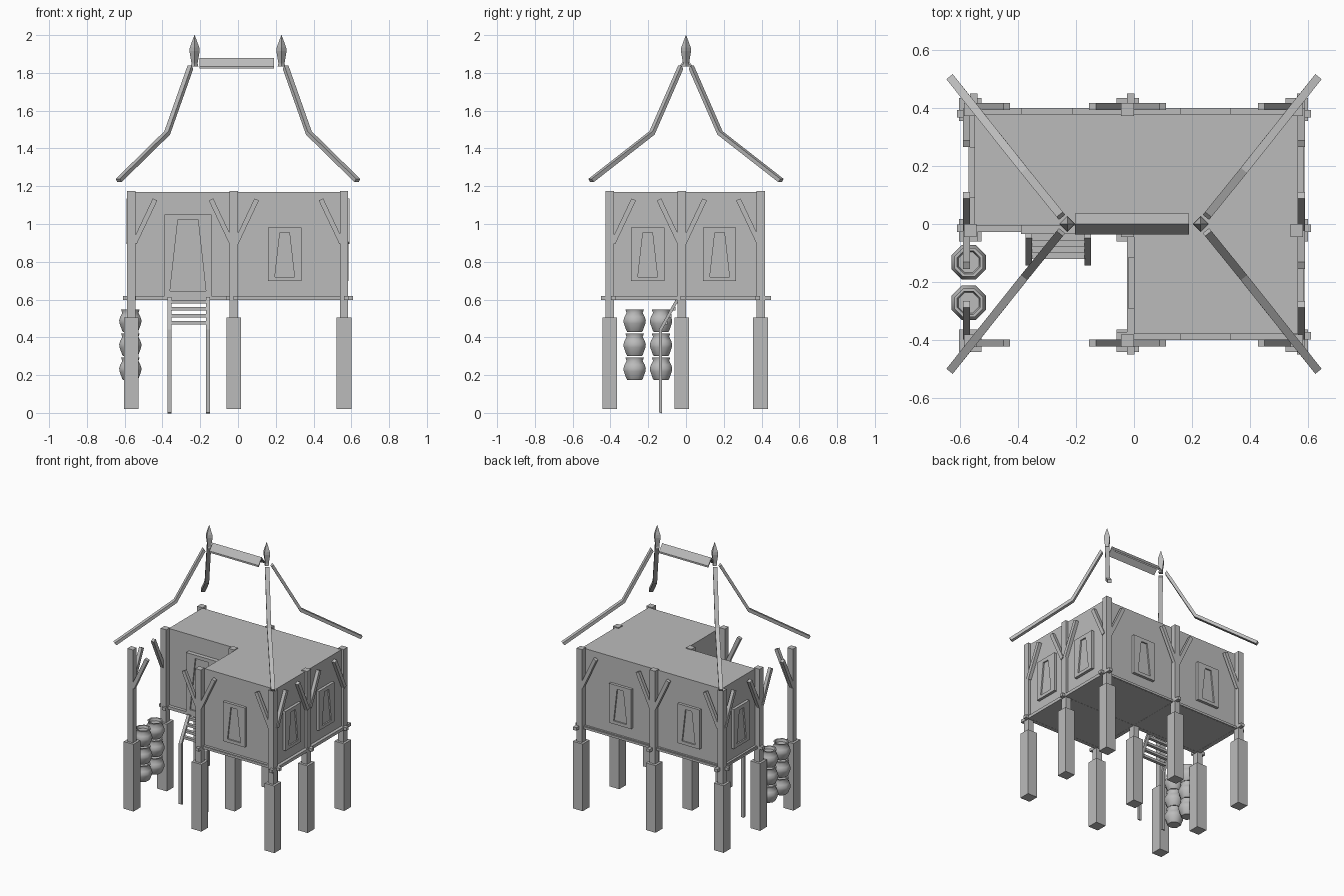
import bpy, math
from mathutils import Vector, Matrix

cube = bpy.data.objects.get("Cube")
if cube:
    bpy.data.objects.remove(cube)

grey = bpy.data.materials.new("weathered_grey")
grey.use_nodes = True
colour = (0.5, 0.5, 0.5, 1)
grey.diffuse_color = colour
grey.node_tree.nodes["Principled BSDF"].inputs["Base Color"].default_value = colour


def loft(name, rings, matrix=Matrix(), smooth=False):
    """Skin a series of matching rings and cap both ends."""
    n = len(rings[0])
    verts = [matrix @ Vector(p) for ring in rings for p in ring]
    faces = [(r * n + i, r * n + (i + 1) % n, (r + 1) * n + (i + 1) % n, (r + 1) * n + i)
             for r in range(len(rings) - 1) for i in range(n)]
    faces += [tuple(reversed(range(n))), tuple(range(len(verts) - n, len(verts)))]
    mesh = bpy.data.meshes.new(name)
    mesh.from_pydata(verts, [], faces)
    mesh.materials.append(grey)
    obj = bpy.data.objects.new(name, mesh)
    bpy.context.collection.objects.link(obj)
    bpy.ops.object.select_all(action="DESELECT")
    bpy.context.view_layer.objects.active = obj
    obj.select_set(True)
    bpy.ops.object.mode_set(mode="EDIT")
    bpy.ops.mesh.select_all(action="SELECT")
    bpy.ops.mesh.normals_make_consistent(inside=False)
    bpy.ops.object.mode_set(mode="OBJECT")
    if smooth:
        bpy.ops.object.shade_smooth_by_angle(angle=math.radians(50))
    return obj


def rect(x0, x1, y0, y1, z):
    return [(x0, y0, z), (x1, y0, z), (x1, y1, z), (x0, y1, z)]


def box(name, x0, x1, y0, y1, z0, z1):
    return loft(name, [rect(x0, x1, y0, y1, z0), rect(x0, x1, y0, y1, z1)])


def beam(name, points, side, up, width, thick, matrix=Matrix()):
    """Rectangular timber following a path."""
    s = Vector(side).normalized() * width / 2
    u = Vector(up).normalized() * thick / 2
    rings = [[Vector(p) + a * s + b * u for a, b in ((-1, -1), (1, -1), (1, 1), (-1, 1))]
             for p in points]
    return loft(name, rings, matrix)


def lathe(name, profile, sides, centre, turn=0.0, smooth=False):
    angles = [turn + i * math.tau / sides for i in range(sides)]
    rings = [[(r * math.cos(a), r * math.sin(a), z) for a in angles] for r, z in profile]
    return loft(name, rings, Matrix.Translation(centre), smooth)


def facing(x, y, turn):
    return Matrix.Translation((x, y, 0)) @ Matrix.Rotation(turn, 4, "Z")


def panel(name, place, half, z0, z1, inner_low, inner_high, i0, i1, depth):
    """Raised panel with a sunken tapering opening, facing local -y."""
    def outer(y):
        return [(-half, y, z0), (half, y, z0), (half, y, z1), (-half, y, z1)]

    def inner(y):
        return [(-inner_low, y, i0), (inner_low, y, i0), (inner_high, y, i1), (-inner_high, y, i1)]
    loft(name, [outer(0.01), outer(-depth), inner(-depth), inner(-depth + 0.01)], place)


def l_ring(e, z):
    """L-shaped house outline grown by e."""
    return [(-0.55 - e, 0.38 + e, z), (-0.55 - e, -0.005 - e, z), (-e, -0.005 - e, z),
            (-e, -0.38 - e, z), (0.565 + e, -0.38 - e, z), (0.565 + e, 0.38 + e, z)]


# House body and floor lip
loft("house_body", [l_ring(0, 0.6), l_ring(0, 1.17)])
loft("floor_slab", [l_ring(0.02, 0.598), l_ring(0.02, 0.614)])

# Stilts: thick footing below, slim post above
for px in (-0.565, -0.022, 0.561):
    for py in (-0.403, -0.022, 0.395):
        box("stilt_base", px - 0.039, px + 0.039, py - 0.039, py + 0.039, 0.02, 0.505)
        box("stilt_post", px - 0.022, px + 0.022, py - 0.022, py + 0.022, 0.5, 1.176)

# Floor beams with ends poking past the posts
for y, x0 in ((0.38, -0.61), (-0.015, -0.61), (-0.385, -0.06)):
    box("floor_beam_across", x0, 0.61, y - 0.013, y + 0.013, 0.597, 0.619)
for x, y0 in ((-0.552, -0.06), (-0.012, -0.45), (0.575, -0.45)):
    box("floor_beam_along", x - 0.013, x + 0.013, y0, 0.45, 0.597, 0.619)

# Windows on every wall
RIGHT, BACK, LEFT = math.pi / 2, math.pi, -math.pi / 2
for x, y, turn in ((0.247, -0.38, 0), (0.565, -0.203, RIGHT), (0.565, 0.178, RIGHT),
                   (0.247, 0.38, BACK), (-0.3, 0.38, BACK), (-0.55, 0.178, LEFT),
                   (0, -0.203, LEFT)):
    panel("window", facing(x, y, turn), 0.088, 0.697, 0.982, 0.052, 0.025, 0.72, 0.955, 0.02)

# Door
panel("door", facing(-0.265, -0.005, 0), 0.125, 0.6, 1.05, 0.095, 0.053, 0.645, 1.025, 0.03)

# Slanting braces on the four outer sides
for x, y, turn, centre, reach in ((0, -0.41, 0, -0.022, 0.56), (0, 0.405, BACK, 0.022, 0.56),
                                  (0.577, 0, RIGHT, -0.022, 0.398), (-0.577, 0, LEFT, 0.022, 0.398)):
    for post, lean in ((-reach, 1), (centre, -1), (centre, 1), (reach, -1)):
        path = [(post + lean * 0.012, 0, 0.9), (post + lean * 0.121, 0, 1.13)]
        beam("brace", path, (0, 1, 0), (0.23, 0, -lean * 0.109), 0.024, 0.026, facing(x, y, turn))

# Bent hip rafters
for sx in (-1, 1):
    for sy in (-1, 1):
        path = [(sx * 0.252, sy * 0.028, 1.83), (sx * 0.375, sy * 0.18, 1.482),
                (sx * 0.632, sy * 0.503, 1.23)]
        beam("hip_rafter", path, (0.475, -sx * sy * 0.38, 0), (sx * 0.35, sy * 0.43, 0.75),
             0.028, 0.022)

    # Spear finial
    lathe("roof_finial", [(0.02, 1.835), (0.016, 1.85), (0.027, 1.915), (0.025, 1.935),
                          (0.001, 2.0)], 4, (sx * 0.23, 0, 0))

# Ridge cap
cap = ((-0.036, 1.822), (-0.036, 1.834), (0, 1.88), (0.036, 1.834), (0.036, 1.822), (0, 1.866))
loft("ridge_cap", [[(x, y, z) for y, z in cap] for x in (-0.203, 0.19)])

# Ladder
for x in (-0.363, -0.159):
    beam("ladder_rail", [(x, -0.135, 0), (x, -0.135, 0.44), (x, -0.04, 0.61)],
         (1, 0, 0), (0, 1, -0.3), 0.022, 0.016)
for i in range(4):
    y, z = -0.046 - i * 0.021, 0.588 - i * 0.037
    box("ladder_rung", -0.355, -0.167, y - 0.011, y + 0.011, z - 0.009, z + 0.009)

# Stacked pots
pot = [(0.042, 0), (0.047, 0.006), (0.062, 0.045), (0.064, 0.06), (0.058, 0.08), (0.046, 0.1),
       (0.053, 0.118), (0.043, 0.118), (0.038, 0.1)]
for y in (-0.132, -0.272):
    for level in range(3):
        lathe("pot", pot, 8, (-0.57, y, 0.175 + level * 0.127), math.pi / 8, True)
